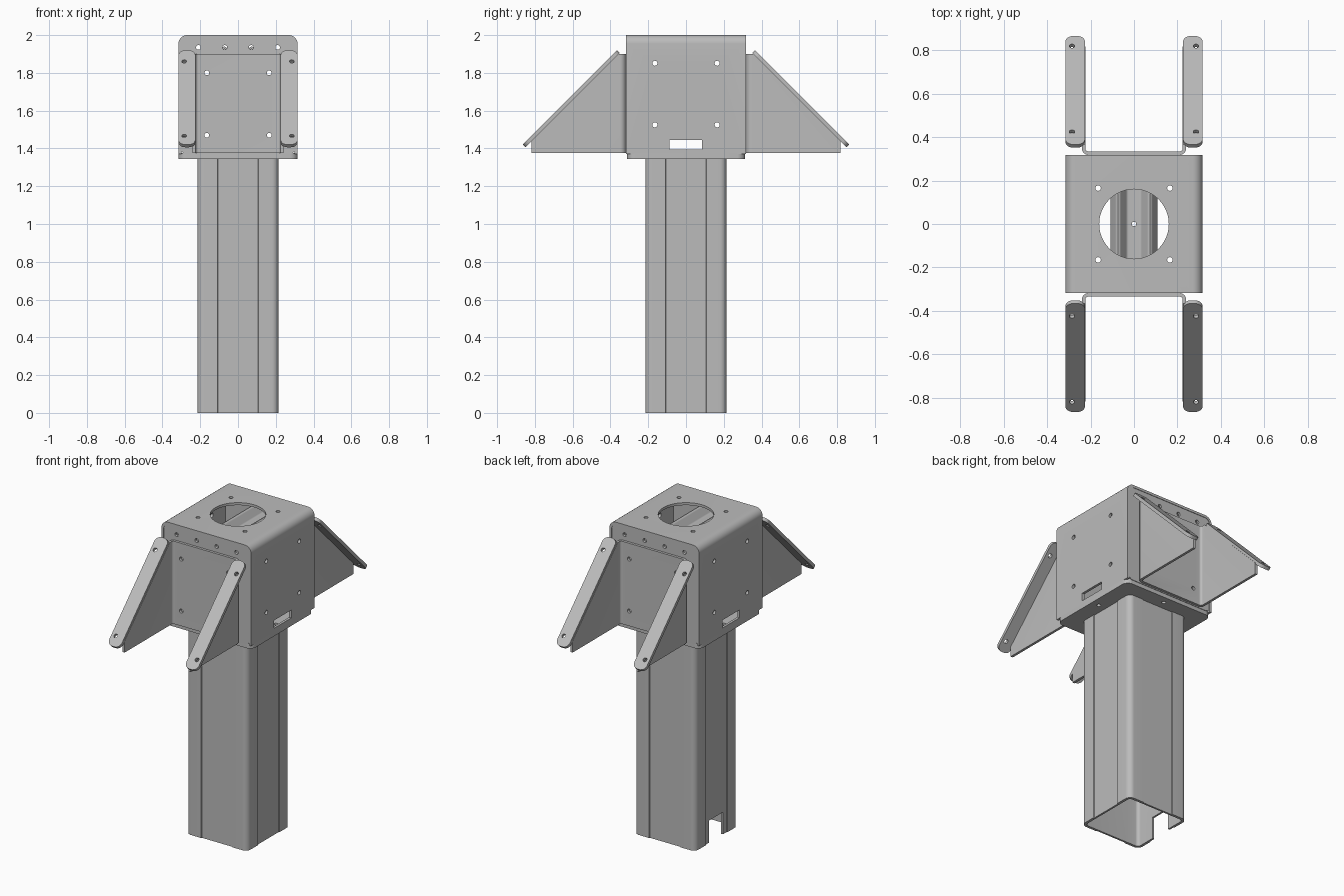
import bpy, bmesh, math
from mathutils import Vector, Matrix

cube = bpy.data.objects.get("Cube")
if cube:
    bpy.data.objects.remove(cube, do_unlink=True)

steel = bpy.data.materials.new("grey_steel")
steel.use_nodes = True
steel.diffuse_color = (0.5, 0.5, 0.5, 1)
steel.node_tree.nodes["Principled BSDF"].inputs["Base Color"].default_value = (0.5, 0.5, 0.5, 1)


def make(name, bm):
    bmesh.ops.recalc_face_normals(bm, faces=bm.faces[:])
    mesh = bpy.data.meshes.new(name)
    bm.to_mesh(mesh)
    bm.free()
    mesh.materials.append(steel)
    obj = bpy.data.objects.new(name, mesh)
    bpy.context.collection.objects.link(obj)
    return obj


def fillet(pts, r, closed=False, steps=6):
    """Round the corners of a 2D path."""
    pts = [Vector(p) for p in pts]
    n, out = len(pts), []
    for i, p in enumerate(pts):
        if not closed and i in (0, n - 1):
            out.append(p)
            continue
        d0 = (pts[i - 1] - p).normalized()
        d1 = (pts[(i + 1) % n] - p).normalized()
        half = d0.angle(d1) / 2
        reach = r / math.tan(half)
        centre = p + (d0 + d1).normalized() * r / math.sin(half)
        a, b = p + d0 * reach - centre, p + d1 * reach - centre
        for k in range(steps + 1):
            v = a.lerp(b, k / steps)
            out.append(centre + v.normalized() * r)
    return out


def strip(path, t):
    """Outline of a bent sheet: the path plus its offset to the right."""
    inner = []
    for i, p in enumerate(path):
        dirs = [(path[j + 1] - path[j]).normalized() for j in (i - 1, i) if 0 <= j < len(path) - 1]
        normals = [Vector((d.y, -d.x)) for d in dirs]
        m = sum(normals, Vector((0, 0))).normalized()
        inner.append(p + m * t / m.dot(normals[0]))
    return path + inner[::-1]


def prism(name, outline, axis, lo, hi):
    """Extrude a 2D outline along one axis."""
    place = {"x": lambda a, b, c: (c, a, b), "y": lambda a, b, c: (a, c, b), "z": lambda a, b, c: (a, b, c)}[axis]
    bm = bmesh.new()
    ends = [[bm.verts.new(place(p[0], p[1], c)) for p in outline] for c in (lo, hi)]
    for end in ends:
        bm.faces.new(end)
    n = len(outline)
    for i in range(n):
        j = (i + 1) % n
        bm.faces.new((ends[0][i], ends[0][j], ends[1][j], ends[1][i]))
    return make(name, bm)


def rect(x0, x1, y0, y1):
    return [(x0, y0), (x1, y0), (x1, y1), (x0, y1)]


def cut(obj, cutter):
    cutter.hide_render = True
    mod = obj.modifiers.new("cut", "BOOLEAN")
    mod.operation, mod.solver, mod.object = "DIFFERENCE", "EXACT", cutter
    bpy.context.view_layer.objects.active = obj
    bpy.ops.object.modifier_apply(modifier=mod.name)
    bpy.data.objects.remove(cutter, do_unlink=True)


def drill(obj, axis, spots, r=0.0125, length=0.1, sides=20):
    turn = {"x": Matrix.Rotation(math.pi / 2, 4, "Y"), "y": Matrix.Rotation(math.pi / 2, 4, "X"), "z": Matrix()}[axis]
    bm = bmesh.new()
    for s in spots:
        bmesh.ops.create_cone(bm, cap_ends=True, segments=sides, radius1=r, radius2=r, depth=length,
                              matrix=Matrix.Translation(s) @ turn)
    cut(obj, make("drill_cutter", bm))


signs = (-1, 1)
corners = [(a, b) for a in signs for b in signs]
HALF = 0.315
parts = []

# Hollow post with rounded corners and a shallow recess on each side
corner = fillet([(-0.215, 0), (-0.215, -0.215), (0, -0.215)], 0.035)[1:-1]
side = corner + [Vector(p) for p in ((-0.108, -0.215), (-0.105, -0.21), (0.105, -0.21), (0.108, -0.215))]
outline = [Matrix.Rotation(k * math.pi / 2, 2) @ p for k in range(4) for p in side]
post = prism("post", outline, "z", 0, 1.36)
cut(post, prism("bore", fillet(rect(-0.198, 0.198, -0.198, 0.198), 0.02, True), "z", -0.1, 1.5))
cut(post, prism("cable_notch", rect(-0.07, 0.07, -0.1, 0.14), "x", -0.3, -0.1))
parts.append(post)

# Floor of the box, open over the post
floor = prism("box_floor", fillet(rect(-HALF, HALF, -0.312, 0.312), 0.04, True), "z", 1.345, 1.375)
cut(floor, prism("opening", rect(-0.19, 0.19, -0.19, 0.19), "z", 1.2, 1.5))
drill(floor, "z", [(0.265, 0, 1.36), (-0.265, 0, 1.36), (0, 0.265, 1.36), (0, -0.265, 1.36)])
parts.append(floor)

# Folded cover: top and both sides
path = fillet([(-HALF, 1.37), (-HALF, 2), (HALF, 2), (HALF, 1.37)], 0.045)
cover = prism("box_cover", strip(path, 0.016), "y", -0.318, 0.318)
drill(cover, "z", [(0, 0, 2)], 0.16, sides=48)
drill(cover, "z", [(a * 0.165, b * 0.165, 2) for a, b in corners])
drill(cover, "x", [(0, a * 0.165, 1.688 + b * 0.163) for a, b in corners], 0.0135, 1)
cut(cover, prism("slot", rect(-0.088, 0.085, 1.395, 1.445), "x", -1, 1))
parts.append(cover)

# Corrugated strap under the top opening
wave = fillet([(-0.107, 1.88), (-0.075, 1.955), (-0.032, 1.89), (0.032, 1.89), (0.075, 1.955), (0.107, 1.88)], 0.014)
strap = prism("inner_strap", strip(wave, 0.012), "y", -0.3, 0.3)
drill(strap, "z", [(0, 0, 1.88)], 0.01)
parts.append(strap)

for label, s in (("front", 1), ("back", -1)):
    turn = Matrix.Rotation(0 if s == 1 else math.pi, 4, "Z")
    web_holes = [(a * 0.165, -0.32, 1.635 + b * 0.165) for a, b in corners]

    # End wall of the box
    wall = prism(label + "_wall", fillet(rect(-0.302, 0.302, 1.37, 1.988), 0.03, True), "y", -0.315, -0.3)
    drill(wall, "y", web_holes + [(x, -0.31, 1.935) for x in (-0.21, -0.07, 0.07, 0.21)])

    # Folded bracket: web and two wings, trimmed along the slope
    path = fillet([(-0.24, -0.835), (-0.24, -0.336), (0.24, -0.336), (0.24, -0.835)], 0.03)
    bracket = prism(label + "_bracket", strip([Vector((p.x, p.y)) for p in path], 0.016), "z", 1.375, 1.9)
    bracket.data.transform(Matrix.Translation((0, 0.018, 0)))
    bm = bmesh.new()
    bm.from_mesh(bracket.data)
    res = bmesh.ops.bisect_plane(bm, geom=bm.verts[:] + bm.edges[:] + bm.faces[:], plane_co=(0, 0, 2.265),
                                 plane_no=(0, -1, 1), clear_outer=True)
    bmesh.ops.holes_fill(bm, edges=[e for e in bm.edges if e.is_boundary])
    bm.to_mesh(bracket.data)
    bm.free()
    drill(bracket, "y", web_holes)
    parts += [wall, bracket]

    # Sloping mounting flanges on the wings
    slope = Matrix.Translation((0, -0.615, 1.67)) @ Matrix.Rotation(math.pi / 4, 4, "X")
    for name, m in (("left", 1), ("right", -1)):
        lo, hi = sorted((m * 0.226, m * HALF))
        flange = prism(f"{label}_{name}_flange", fillet(rect(lo, hi, -0.353, 0.353), 0.035, True), "z", -0.02, 0)
        drill(flange, "z", [(m * 0.285, v, 0) for v in (-0.288, 0.27)])
        flange.data.transform(turn @ slope)
        parts.append(flange)
    for obj in (wall, bracket):
        obj.data.transform(turn)

# Smooth bends, crisp edges
bpy.ops.object.select_all(action="DESELECT")
for obj in parts:
    obj.select_set(True)
bpy.context.view_layer.objects.active = parts[0]
bpy.ops.object.shade_smooth_by_angle(angle=math.radians(30))
